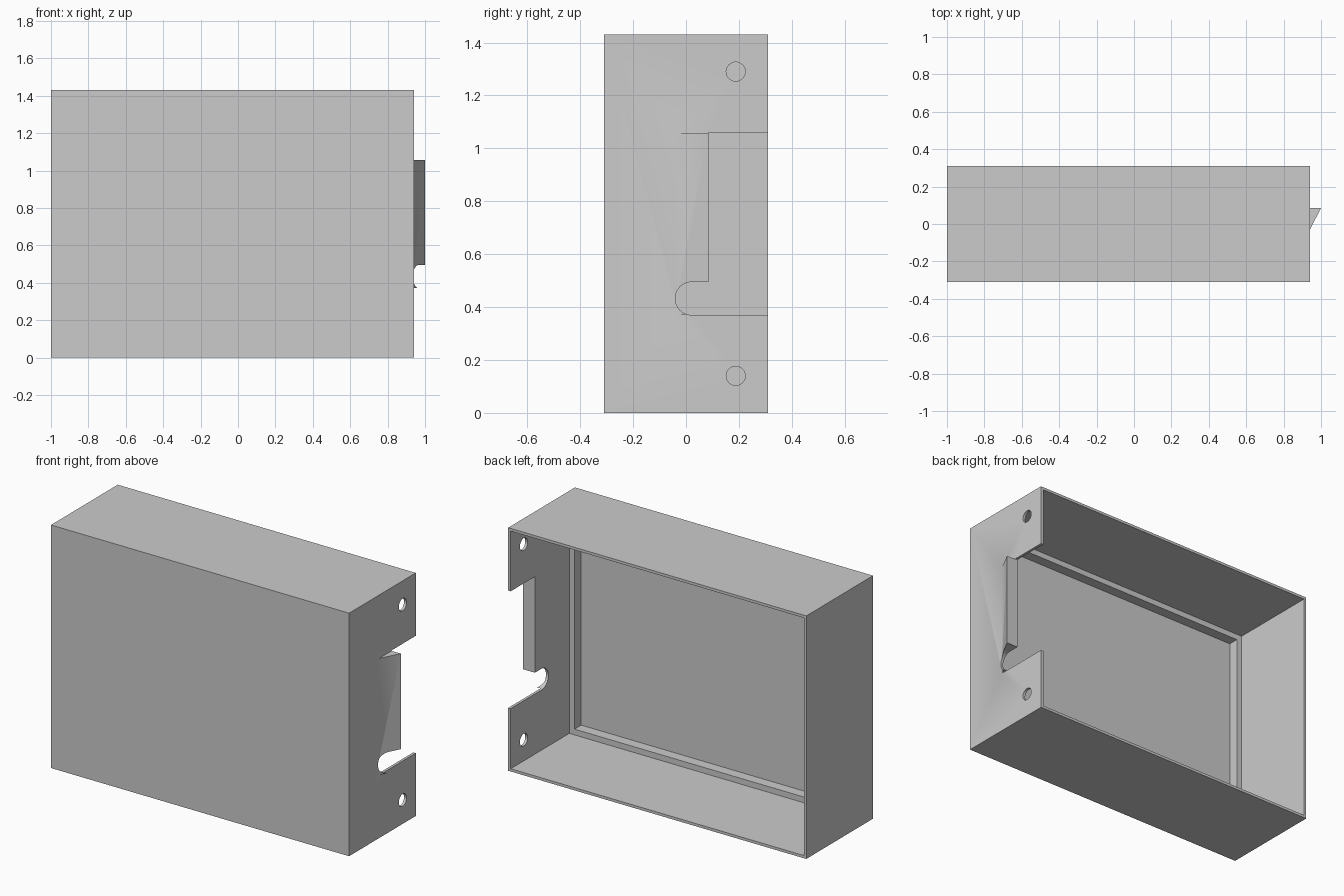
import bpy
import bmesh
from math import sin, cos, pi
from mathutils import Vector

default = bpy.data.objects.get("Cube")
if default:
    bpy.data.objects.remove(default, do_unlink=True)

LEFT, RIGHT = -1.0, 0.94      # outer sides of the box
DEPTH, HEIGHT = 0.31, 1.43    # half depth and full height
WALL, LEDGE = 0.016, 0.034    # wall thickness and ledge width
LEDGE_Y, FLOOR_Y = -0.235, -0.297

grey = bpy.data.materials.new("light_grey")
grey.use_nodes = True
grey.diffuse_color = (0.6, 0.6, 0.6, 1)
grey.node_tree.nodes["Principled BSDF"].inputs["Base Color"].default_value = (0.6, 0.6, 0.6, 1)


def prism(name, points, offset):
    """Extrude a closed outline of 3D points along an offset."""
    bm = bmesh.new()
    face = bm.faces.new([bm.verts.new(p) for p in points])
    extruded = bmesh.ops.extrude_face_region(bm, geom=[face], use_keep_orig=True)["geom"]
    moved = [v for v in extruded if isinstance(v, bmesh.types.BMVert)]
    bmesh.ops.translate(bm, verts=moved, vec=Vector(offset))
    bmesh.ops.recalc_face_normals(bm, faces=bm.faces)
    mesh = bpy.data.meshes.new(name)
    bm.to_mesh(mesh)
    bm.free()
    mesh.materials.append(grey)
    obj = bpy.data.objects.new(name, mesh)
    bpy.context.collection.objects.link(obj)
    return obj


def block(name, x0, x1, y0, y1, z0, z1):
    outline = [(x0, y0, z0), (x1, y0, z0), (x1, y1, z0), (x0, y1, z0)]
    return prism(name, outline, (0, 0, z1 - z0))


def side_prism(name, outline):
    """Cutter through the right wall from an outline in y and z."""
    return prism(name, [(0.8, y, z) for y, z in outline], (0.4, 0, 0))


def combine(target, tool, operation):
    mod = target.modifiers.new(tool.name, "BOOLEAN")
    mod.operation, mod.solver, mod.object = operation, "EXACT", tool
    bpy.context.view_layer.objects.active = target
    bpy.ops.object.modifier_apply(modifier=mod.name)
    bpy.data.objects.remove(tool, do_unlink=True)


def arc(y, z, radius, start, end, steps):
    angles = [start + (end - start) * i / steps for i in range(steps + 1)]
    return [(y + radius * cos(a), z + radius * sin(a)) for a in angles]


# Outer box
box = block("enclosure", LEFT, RIGHT, -DEPTH, DEPTH, 0, HEIGHT)

# Hollow open at the back, with a shallower step that leaves a ledge all round
for name, inset, y in (("cavity", WALL, LEDGE_Y), ("recess", WALL + LEDGE, FLOOR_Y)):
    cutter = block(name, LEFT + inset, RIGHT - inset, y, DEPTH + 0.1, inset, HEIGHT - inset)
    combine(box, cutter, "DIFFERENCE")

# Sloping catch on the right wall
base, tip = -0.03, 0.085
grow = 0.06 / (tip - base)
inner = RIGHT - WALL / 2
catch = prism("catch", [(inner, base - WALL / 2 / grow, 0.371),
                        (RIGHT + grow * (0.1 - base), 0.1, 0.371),
                        (inner, 0.1, 0.371)], (0, 0, 0.686))
# Trim the hidden toe so the catch stays within the wall
combine(box, catch, "UNION")

# Notch behind the catch, ending in a rounded slot below it
slot_z, slot_r = 0.4325, 0.0625
notch = arc(0.022, slot_z, slot_r, 1.5 * pi, 0.5 * pi, 20)
notch += [(tip, slot_z + slot_r), (tip, 1.06), (0.5, 1.06), (0.5, slot_z - slot_r)]
combine(box, side_prism("notch", notch), "DIFFERENCE")

# Screw holes in the right wall
for z in (0.14, 1.29):
    ring = arc(0.188, z, 0.036, 0, 2 * pi, 32)[:-1]
    combine(box, side_prism("screw_hole", ring), "DIFFERENCE")

# Smooth the curved cuts only
bpy.ops.object.select_all(action="DESELECT")
box.select_set(True)
bpy.context.view_layer.objects.active = box
bpy.ops.object.shade_smooth_by_angle()
